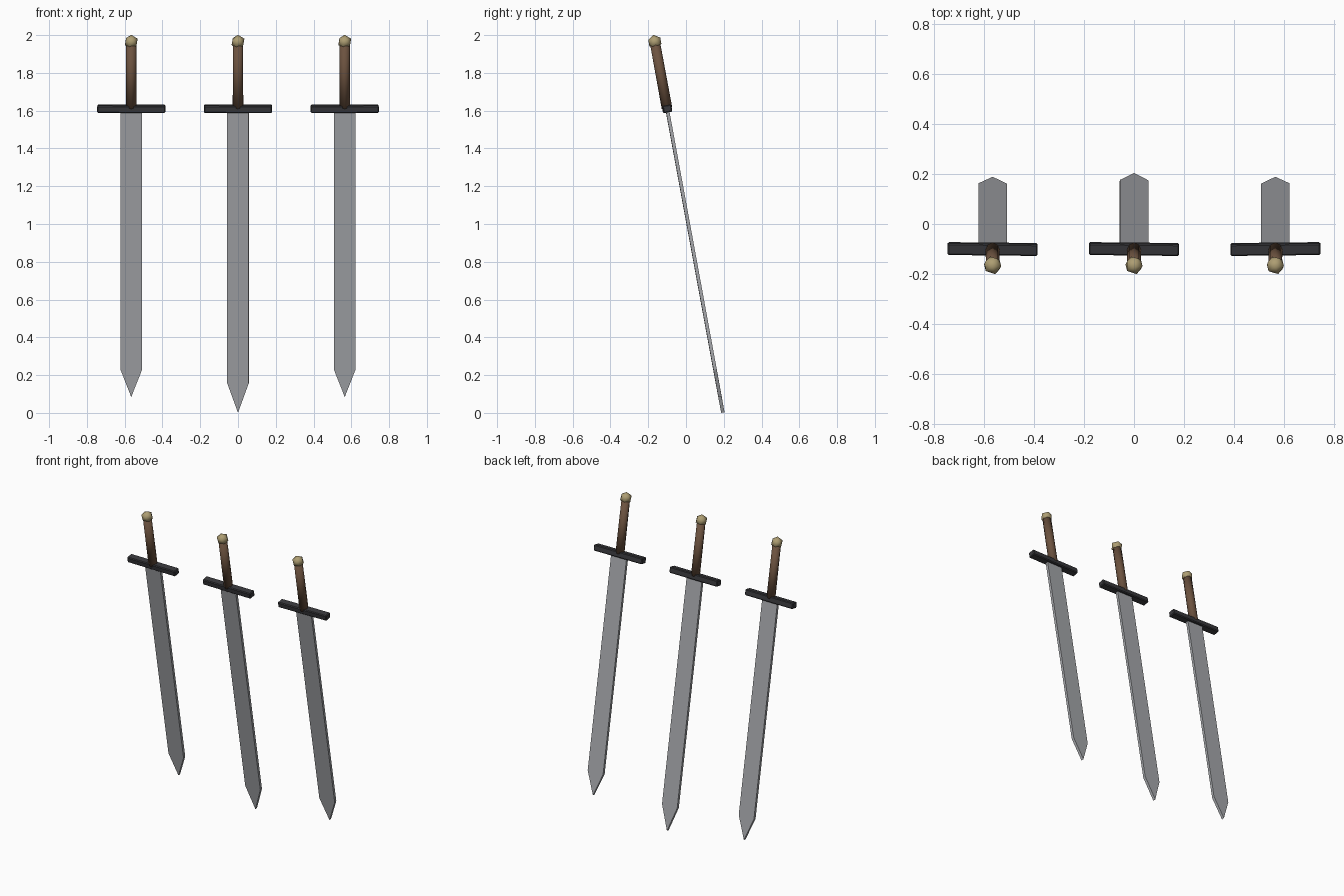
import bpy, bmesh, math
from mathutils import Matrix, Vector

cube = bpy.data.objects.get("Cube")
if cube:
    bpy.data.objects.remove(cube, do_unlink=True)


def material(name, r, g, b):
    m = bpy.data.materials.new(name)
    m.use_nodes = True
    m.diffuse_color = (r, g, b, 1)
    m.node_tree.nodes["Principled BSDF"].inputs["Base Color"].default_value = (r, g, b, 1)
    return m


STEEL = material("steel grey", 0.38, 0.39, 0.41)
IRON = material("dark iron", 0.04, 0.04, 0.045)
LEATHER = material("brown leather", 0.15, 0.085, 0.05)
BRASS = material("pale brass", 0.42, 0.34, 0.17)


def finish(bm, name, mat, pose, smooth=False):
    bmesh.ops.recalc_face_normals(bm, faces=bm.faces)
    for f in bm.faces:
        f.smooth = smooth
    mesh = bpy.data.meshes.new(name)
    bm.to_mesh(mesh)
    bm.free()
    mesh.materials.append(mat)
    obj = bpy.data.objects.new(name, mesh)
    obj.matrix_world = pose
    bpy.context.collection.objects.link(obj)
    return obj


def blade(name, pose, shoulder, tip):
    # Flat outline with a pointed end, extruded to the blade thickness
    half, thick = 0.057, 0.018
    outline = [(-half, 0), (half, 0), (half, -shoulder), (0, -tip), (-half, -shoulder)]
    bm = bmesh.new()
    face = bm.faces.new([bm.verts.new((x, -thick / 2, z)) for x, z in outline])
    ext = bmesh.ops.extrude_face_region(bm, geom=[face])["geom"]
    moved = [v for v in ext if isinstance(v, bmesh.types.BMVert)]
    bmesh.ops.translate(bm, verts=moved, vec=(0, thick, 0))
    finish(bm, name, STEEL, pose)


def guard(name, pose):
    bm = bmesh.new()
    bmesh.ops.create_cube(bm, size=1, matrix=Matrix.Diagonal((0.36, 0.047, 0.039, 1)))
    bmesh.ops.bevel(bm, geom=bm.edges[:], offset=0.005, segments=1, affect='EDGES')
    finish(bm, name, IRON, pose)


def grip(name, pose):
    bm = bmesh.new()
    bmesh.ops.create_cone(bm, cap_ends=True, segments=8, radius1=0.028, radius2=0.027,
                          depth=0.34, matrix=Matrix.Translation((0, 0, 0.175)))
    finish(bm, name, LEATHER, pose, smooth=True)


def pommel(name, pose):
    bm = bmesh.new()
    bmesh.ops.create_icosphere(bm, subdivisions=1, radius=0.038,
                               matrix=Matrix.Translation((0, 0, 0.36)))
    finish(bm, name, BRASS, pose, smooth=True)


# Three leaning swords; the middle blade is a little longer
TILT = Matrix.Rotation(math.radians(10.4), 4, 'X')
for side, x, yaw, shoulder, tip in (("right", -0.565, -0.6, 1.403, 1.55),
                                    ("middle", 0, -0.6, 1.476, 1.635),
                                    ("left", 0.565, 0.6, 1.403, 1.55)):
    pose = (Matrix.Translation((x, -0.1, 1.61)) @ TILT
            @ Matrix.Rotation(math.radians(yaw), 4, 'Z'))
    blade(side + "_blade", pose, shoulder, tip)
    guard(side + "_guard", pose)
    grip(side + "_grip", pose)
    pommel(side + "_pommel", pose)
